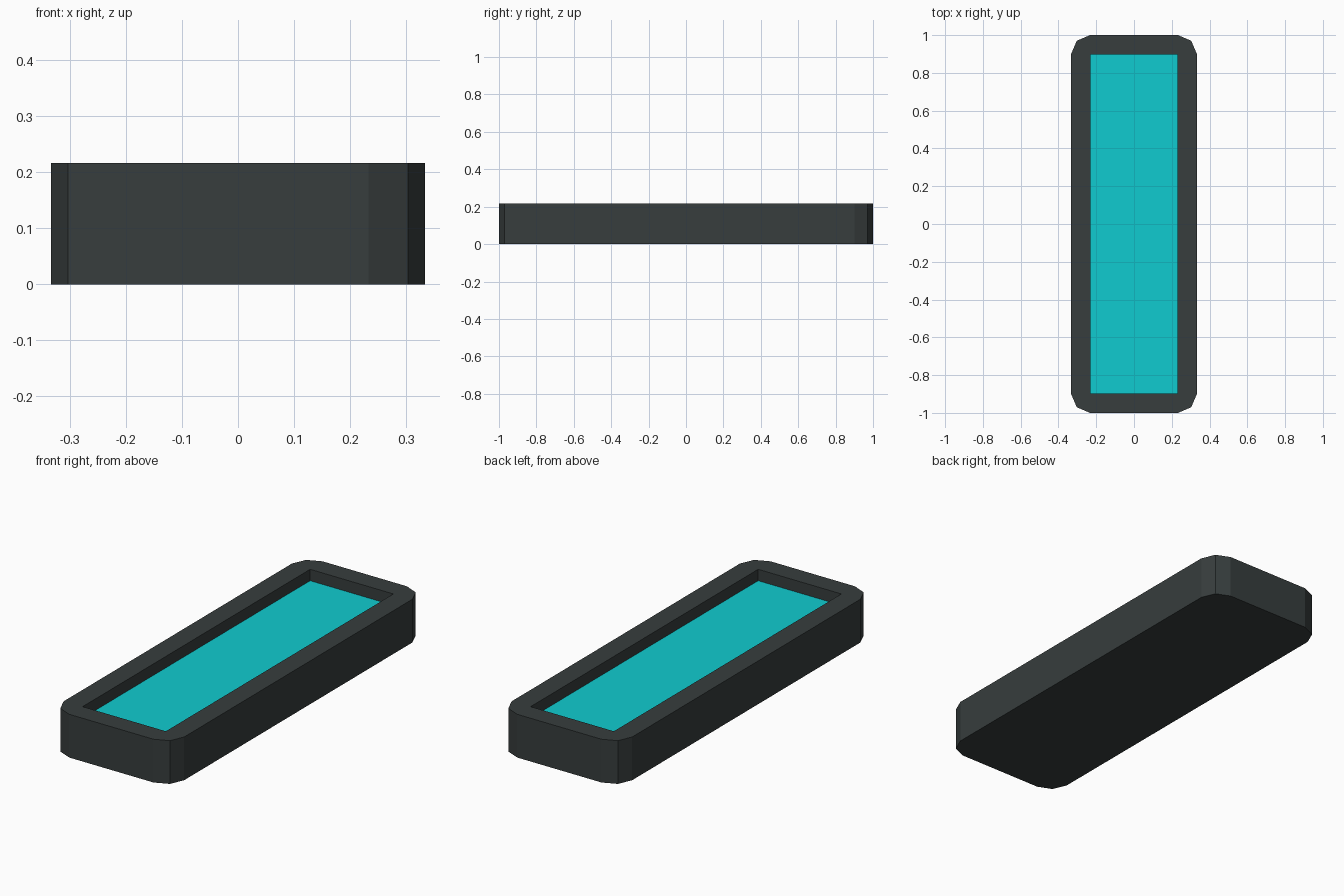
import bpy, bmesh

if "Cube" in bpy.data.objects:
    bpy.data.objects.remove(bpy.data.objects["Cube"])

HX, HY, H = 0.333, 1.0, 0.216     # half width, half length, height
IX, IY, FLOOR = 0.23, 0.898, 0.159  # recess half sizes and floor height


def material(name, rgb):
    m = bpy.data.materials.new(name)
    m.diffuse_color = (*rgb, 1)
    m.use_nodes = True
    m.node_tree.nodes["Principled BSDF"].inputs["Base Color"].default_value = m.diffuse_color
    return m


def add_object(name, bm, mat):
    bmesh.ops.recalc_face_normals(bm, faces=bm.faces)
    me = bpy.data.meshes.new(name)
    bm.to_mesh(me)
    bm.free()
    me.materials.append(mat)
    ob = bpy.data.objects.new(name, me)
    bpy.context.collection.objects.link(ob)
    return ob


dark = material("dark grey", (0.038, 0.047, 0.047))
cyan = material("cyan", (0.005, 0.60, 0.63))

# Casing: outline with two-segment rounded corners, open recess on top
corner = [(HX, HY - 0.1), (HX - 0.03, HY - 0.03), (HX - 0.1, HY)]
outline, inner = [], []
for sx, sy in ((1, 1), (-1, 1), (-1, -1), (1, -1)):
    pts = corner if sx * sy > 0 else corner[::-1]
    outline += [(sx * x, sy * y) for x, y in pts]
    inner.append((sx * IX, sy * IY))

bm = bmesh.new()
bottom = [bm.verts.new((x, y, 0)) for x, y in outline]
top = [bm.verts.new((x, y, H)) for x, y in outline]
lip = [bm.verts.new((x, y, H)) for x, y in inner]
well = [bm.verts.new((x, y, FLOOR)) for x, y in inner]
bm.faces.new(bottom[::-1])
for i in range(12):
    j = (i + 1) % 12
    bm.faces.new((bottom[i], bottom[j], top[j], top[i]))
for c in range(4):
    n = (c + 1) % 4
    bm.faces.new((top[3 * c], top[3 * c + 1], top[3 * c + 2], lip[c]))  # rim corner
    bm.faces.new((top[3 * c + 2], top[3 * n], lip[n], lip[c]))          # rim side
    bm.faces.new((lip[c], lip[n], well[n], well[c]))                    # recess wall
add_object("casing", bm, dark)

# Glowing panel closing the recess
bm = bmesh.new()
bm.faces.new([bm.verts.new((x, y, FLOOR)) for x, y in inner])
add_object("recessed_panel", bm, cyan)
